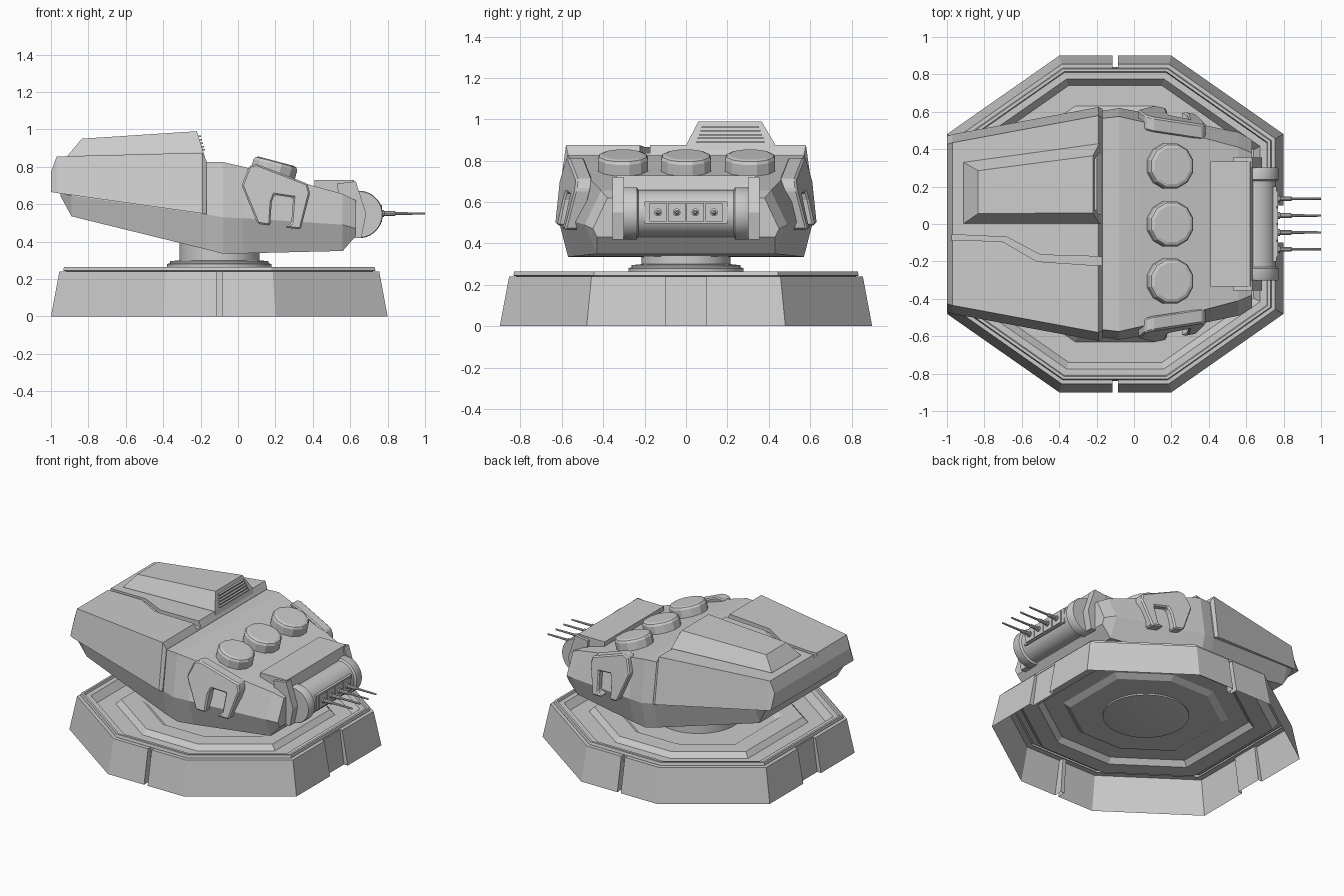
import bpy, bmesh, math
from mathutils import Vector, Matrix

if "Cube" in bpy.data.objects:
    bpy.data.objects.remove(bpy.data.objects["Cube"])


def make(name, bm, smooth=False):
    bmesh.ops.recalc_face_normals(bm, faces=bm.faces)
    me = bpy.data.meshes.new(name)
    bm.to_mesh(me)
    bm.free()
    ob = bpy.data.objects.new(name, me)
    bpy.context.collection.objects.link(ob)
    if smooth:
        bpy.ops.object.select_all(action='DESELECT')
        ob.select_set(True)
        bpy.context.view_layer.objects.active = ob
        bpy.ops.object.shade_smooth_by_angle(angle=math.radians(35))
    return ob


def loft(name, rings, start=True, end=True, smooth=False):
    bm = bmesh.new()
    vs = [[bm.verts.new(p) for p in r] for r in rings]
    n = len(vs[0])
    for a, b in zip(vs, vs[1:]):
        for i in range(n):
            j = (i + 1) % n
            bm.faces.new((a[i], a[j], b[j], b[i]))
    if start:
        bm.faces.new(vs[0])
    if end:
        bm.faces.new(vs[-1])
    return make(name, bm, smooth)


def sections(name, data):
    # each section: x, then (half width, z) pairs from top to bottom
    return loft(name, [[(x, y, z) for y, z in p] + [(x, -y, z) for y, z in reversed(p)]
                       for x, *p in data])


def lathe(name, profile, n, origin, axis, smooth=True):
    # profile of (radius, height) turned round an axis
    rot = Vector((0, 0, 1)).rotation_difference(Vector(axis)).to_matrix()
    o = Vector(origin)
    rings = [[o + rot @ Vector((r * math.cos(math.tau * (i + .5) / n),
                                r * math.sin(math.tau * (i + .5) / n), h)) for i in range(n)]
             for r, h in profile]
    return loft(name, rings, smooth=smooth)


def side_prism(name, prof, y0, y1):
    return loft(name, [[(x, y, z) for x, z in prof] for y in (y0, y1)])


def box(name, c, s):
    bm = bmesh.new()
    bmesh.ops.create_cube(bm, size=1, matrix=Matrix.Translation(c) @ Matrix.Diagonal((*s, 1)))
    return make(name, bm)


# Base: octagonal stepped shell with notched sides
def octagon(d, z, notch=0):
    a = .9 - d
    c = .909 - d * 1.0
    fx = (c - .819 * a) / .573
    fy = (c - .573 * a) / .819
    quarter = [(a, -.1), (a - notch * .5, -.1), (a - notch * .5, .1), (a, .1),
               (a, fy), (fx, a),
               (.014, a), (.014, a - notch), (-.014, a - notch), (-.014, a), (-fx, a), (-a, fy)]
    pts = quarter + [(-x, -y) for x, y in quarter]
    return [(x - .1, y, z) for x, y in pts]


loft("base_shell", [octagon(0, 0, .06), octagon(.045, .24, .035), octagon(.085, .24),
                    octagon(.065, .245), octagon(.07, .265), octagon(.085, .265),
                    octagon(.09, .25), octagon(.125, .25), octagon(.16, .2),
                    octagon(.27, .2), octagon(.30, .235), octagon(.42, .235),
                    octagon(.46, .21), octagon(.58, .21)], start=False)

# Swivel column
lathe("swivel_column", [(.21, .19), (.28, .2), (.28, .28), (.265, .285), (.265, .295),
                        (.215, .3), (.215, .42)], 32, (-.1, 0, 0), (0, 0, 1))

# Turret hull
sections("turret_hull", [
    (-.95, (.42, .80), (.47, .66), (.46, .645)),
    (-.89, (.43, .80), (.485, .645), (.44, .535)),
    (-.17, (.565, .825), (.605, .545), (.565, .358)),
    (-.08, (.575, .825), (.62, .53), (.57, .335)),
    (.03, (.55, .80), (.60, .525), (.55, .337)),
    (.56, (.41, .655), (.49, .49), (.43, .35)),
    (.63, (.38, .62), (.45, .47), (.43, .43))])

# Rear armour cover with a winding panel groove
cover = sections("rear_cover", [
    (-1, (.425, .77), (.47, .665)),
    (-.97, (.435, .855), (.48, .66)),
    (-.19, (.58, .875), (.625, .55)),
    (-.168, (.57, .83), (.615, .545))])
path = [(-1.05, -.05), (-.9, -.06), (-.68, -.07), (-.5, -.165), (-.15, -.175),
        (-.15, -.225), (-.52, -.2), (-.7, -.095), (-.9, -.085), (-1.05, -.09)]
cutter = loft("groove_cutter", [[(x, y, z) for x, y in path] for z in (.838, .95)])
cutter.hide_render = cutter.hide_viewport = True
mod = cover.modifiers.new("groove", 'BOOLEAN')
mod.object = cutter
mod.solver = 'EXACT'

# Raised intake box with slatted front
loft("intake_box", [
    [(-.92, 0, .82), (-.175, 0, .84), (-.175, .43, .84), (-.92, .33, .82)],
    [(-.91, .003, .86), (-.185, .003, .88), (-.185, .43, .88), (-.91, .33, .86)],
    [(-.835, .055, .95), (-.22, .06, .99), (-.22, .365, .99), (-.835, .285, .95)]])
for i in range(5):
    z = .89 + i * .018
    w = .33 - i * .013
    box("intake_slat", (-.187 - i * .0055, .215, z), (.022, w, .008))

# Roof pods, tilted with the front deck
for y in (-.305, 0, .31):
    lathe("roof_pod", [(.125, -.04), (.125, .05), (.117, .064), (.10, .07)], 12,
          (.187, y, .762), (.255, 0, .967), smooth=False)

# Side clamp plates following the hull slope
clamp = [(.06, .805), (.10, .815), (.37, .71), (.385, .66), (.335, .465), (.25, .475),
         (.285, .50), (.295, .635), (.195, .65), (.18, .61), (.172, .485),
         (.105, .495), (.02, .70)]
for s in (-1, 1):
    ob = loft("side_clamp", [[(x, s * (.627 - .23 * x - .2 * (z - .5) + o), z)
                              for x, z in clamp] for o in (-.05, .03)])
    b = ob.modifiers.new("edge", 'BEVEL')
    b.width = .009
    b.segments = 1

# Gun hood and side arms
side_prism("gun_hood", [(.41, .60), (.41, .728), (.62, .728), (.645, .62), (.62, .42), (.5, .42)],
           -.335, .335)
for s in (-1, 1):
    side_prism("gun_arm", [(.53, .71), (.63, .722), (.685, .55), (.66, .42), (.56, .42)],
               s * .3, s * .355)

# Gun drum with end collars
lathe("gun_drum", [(.123, -.302), (.127, -.295), (.127, -.238), (.113, -.23),
                   (.113, .23), (.127, .238), (.127, .295), (.123, .302)], 32,
      (.647, 0, .545), (0, 1, 0))
box("muzzle_panel_back", (.73, 0, .55), (.064, .40, .105))

# Muzzle panels and four barrels
for i in range(4):
    y = -.135 + i * .09
    box("muzzle_panel", (.74, y, .55), (.06, .083, .09))
    lathe("barrel", [(.019, 0), (.019, .02), (.013, .022), (.013, .08), (.008, .085),
                     (.006, .24)], 10, (.76, y, .55), (1, 0, 0))
